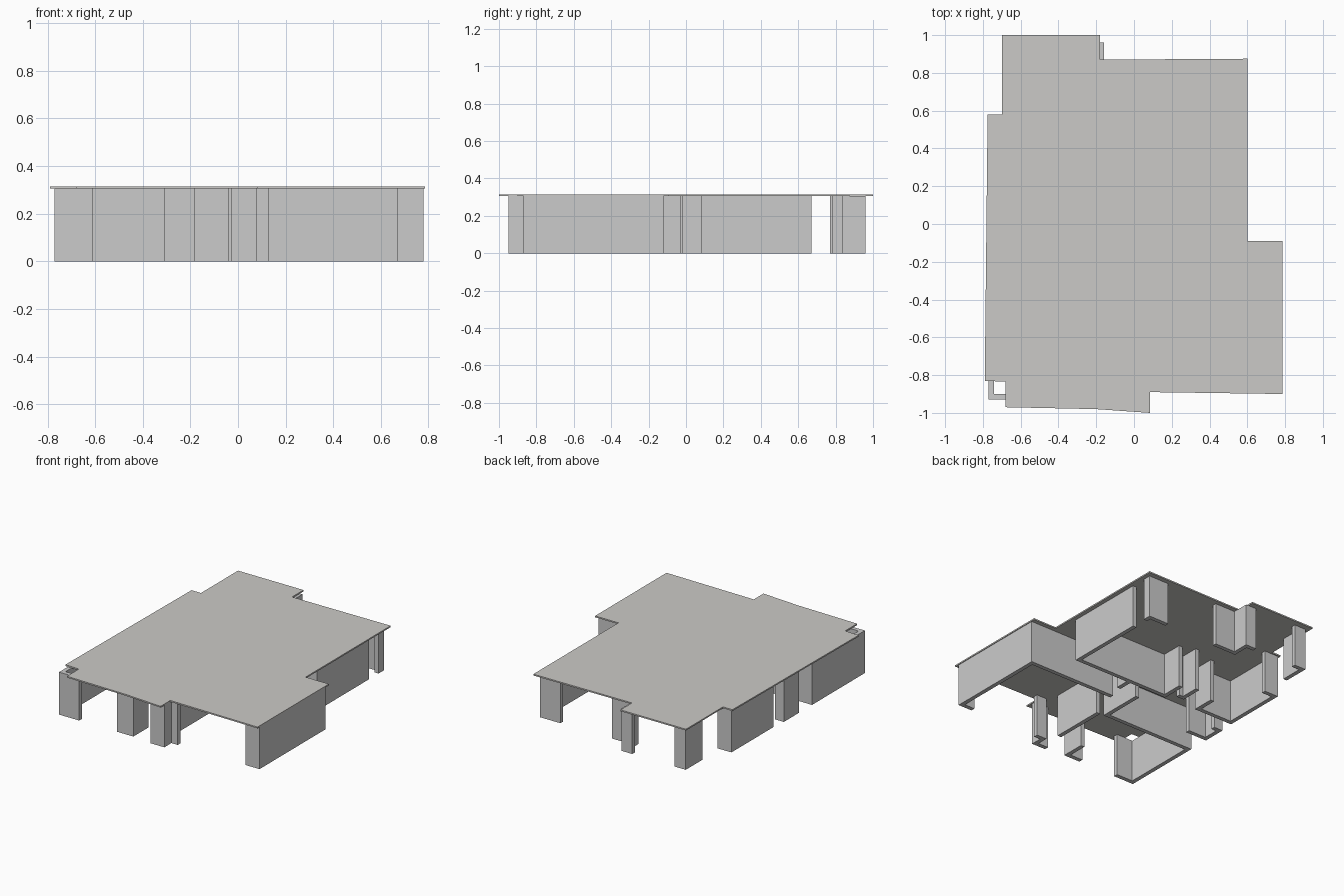
import bpy, bmesh
from mathutils import Vector

if "Cube" in bpy.data.objects:
    bpy.data.objects.remove(bpy.data.objects["Cube"])

WALL_TOP, ROOF_TOP, THICK = 0.305, 0.315, 0.03


def material(name, colour):
    m = bpy.data.materials.new(name)
    m.diffuse_color = (*colour, 1)
    m.use_nodes = True
    m.node_tree.nodes["Principled BSDF"].inputs["Base Color"].default_value = m.diffuse_color
    return m


wall_grey = material("wall grey", (0.6, 0.6, 0.6))
roof_grey = material("roof warm grey", (0.6, 0.59, 0.57))


def prism(name, outline, z0, z1, mat):
    """Extrude a flat outline from z0 to z1."""
    bm = bmesh.new()
    face = bm.faces.new([bm.verts.new((x, y, z0)) for x, y in outline])
    top = bmesh.ops.extrude_face_region(bm, geom=[face])["geom"]
    bmesh.ops.translate(bm, vec=(0, 0, z1 - z0),
                        verts=[v for v in top if isinstance(v, bmesh.types.BMVert)])
    bmesh.ops.recalc_face_normals(bm, faces=bm.faces)
    mesh = bpy.data.meshes.new(name)
    bm.to_mesh(mesh)
    bm.free()
    mesh.materials.append(mat)
    obj = bpy.data.objects.new(name, mesh)
    bpy.context.collection.objects.link(obj)


def wall(name, *path):
    """Square-cornered wall run; thickness lies to the left of the path."""
    pts = [Vector(p) for p in path]
    normals = []
    for a, b in zip(pts, pts[1:]):
        d = (b - a).normalized()
        normals.append(Vector((-d.y, d.x)))
    inner = []
    for i, p in enumerate(pts):
        n = normals[min(i, len(normals) - 1)].copy()
        if 0 < i < len(pts) - 1:
            n += normals[i - 1]
        inner.append(p + n * THICK)
    prism(name, pts + inner[::-1], 0, WALL_TOP, wall_grey)


# Roof slab
prism("roof_slab", [(-.70, 1), (-.18, 1), (-.18, .87), (.60, .875), (.60, -.09),
                    (.785, -.09), (.785, -.9), (.085, -.89), (.085, -1), (-.2, -.98),
                    (-.68, -.97), (-.68, -.835), (-.79, -.83), (-.775, .58), (-.70, .58)],
      WALL_TOP, ROOF_TOP, roof_grey)

# Outer walls, anticlockwise from the front left
wall("front_left_wall", (-.77, -.36), (-.77, -.93), (-.61, -.93))
wall("front_middle_wall", (-.31, -.93), (-.18, -.93), (-.18, -.76))
wall("front_entry_wall", (-.03, -.95), (.08, -.95), (.08, -.87), (.13, -.87))
wall("right_room_wall", (.67, -.87), (.78, -.87), (.78, -.12), (.08, -.12))
wall("right_wall", (-.20, .08), (.57, .08), (.57, .67))
wall("back_right_corner", (.57, .78), (.57, .84), (.41, .84))
wall("back_step_wall", (0, .84), (-.16, .84), (-.16, .96), (-.245, .96))
wall("back_left_corner", (-.58, .96), (-.67, .96), (-.67, .77))
wall("left_wall", (-.65, .57), (-.76, .57), (-.76, .09), (-.48, .09))
wall("left_short_wall", (-.70, -.01), (-.77, -.01), (-.77, -.18), (-.60, -.18))

# Inner partitions
wall("bedroom_partition", (-.77, -.36), (-.04, -.36), (-.04, -.03))
wall("front_partition", (.02, -.76), (.02, -.36))
wall("hall_partition", (.13, -.02), (.13, .08))
wall("closet_partition", (-.17, .11), (-.17, .26))
wall("closet_corner", (-.31, .30), (-.31, .14), (-.25, .14))
wall("passage_partition", (-.45, .09), (-.45, .25))
